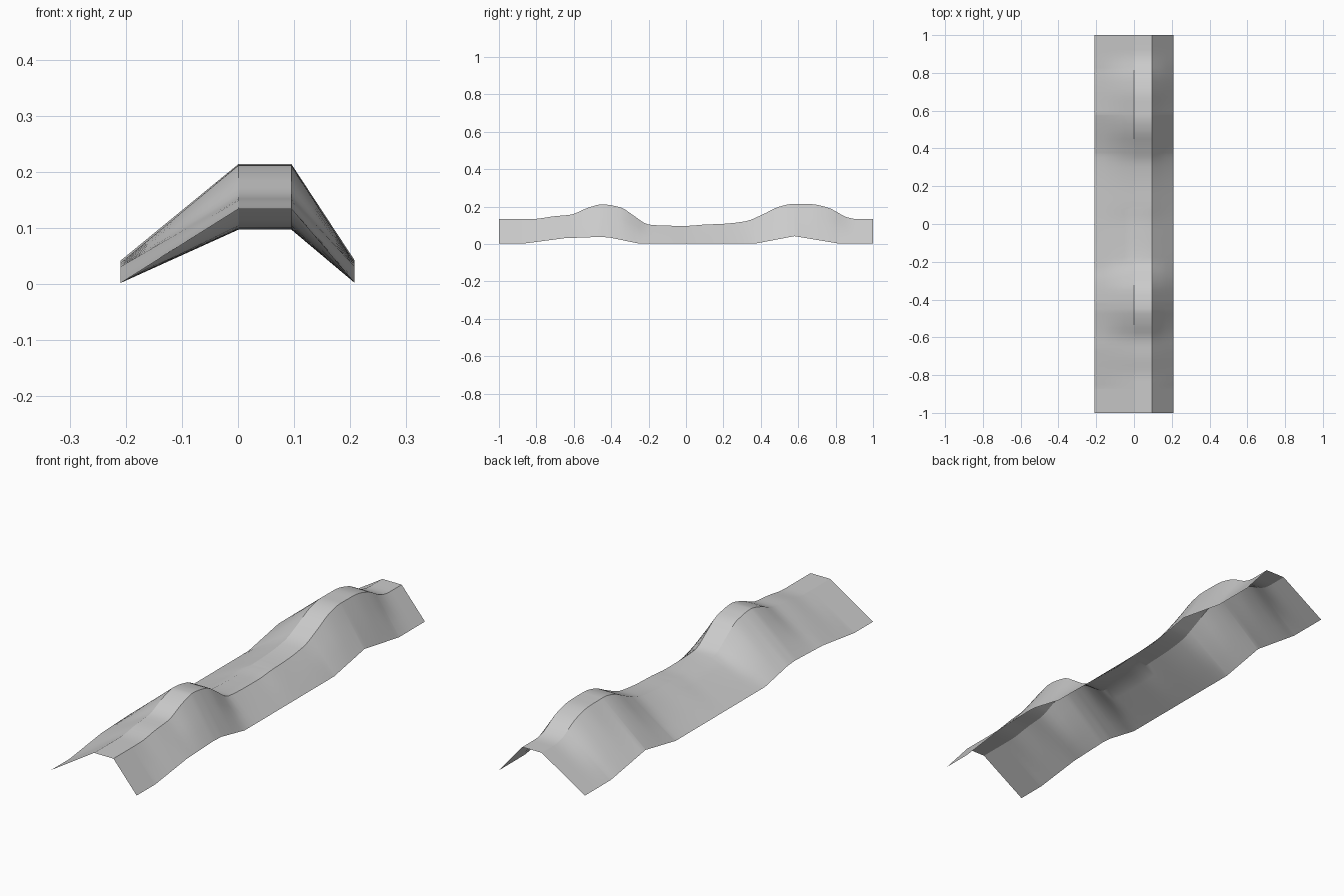
import bpy, bmesh

if "Cube" in bpy.data.objects:
    bpy.data.objects.remove(bpy.data.objects["Cube"])

# Side profiles as (y, z): smooth ridge height and faceted lower edge
RIDGE = [(-1, .134), (-.82, .134), (-.7, .149), (-.62, .156), (-.52, .195),
         (-.45, .212), (-.35, .196), (-.28, .152), (-.2, .104), (-.1, .098),
         (0, .097), (.1, .104), (.2, .108), (.32, .122), (.41, .158),
         (.5, .2), (.57, .214), (.67, .213), (.76, .194), (.87, .14),
         (.91, .134), (1, .134)]
EDGE = [(-1, .002), (-.87, .002), (-.65, .031), (-.46, .038), (-.41, .035),
        (-.25, .002), (.37, .002), (.58, .042), (.82, .002), (1, .002)]


def sample(pts, y, smooth):
    """Height at y: straight segments, or monotone cubic when smooth."""
    i = max(k for k in range(len(pts) - 1) if pts[k][0] <= y + 1e-9)
    (y0, z0), (y1, z1) = pts[i], pts[i + 1]
    h = y1 - y0
    t = (y - y0) / h
    if not smooth:
        return z0 + (z1 - z0) * t

    def slope(k):
        if k == 0 or k == len(pts) - 1:
            return 0
        a = (pts[k][1] - pts[k-1][1]) / (pts[k][0] - pts[k-1][0])
        b = (pts[k+1][1] - pts[k][1]) / (pts[k+1][0] - pts[k][0])
        return 2 * a * b / (a + b) if a * b > 0 else 0

    return ((2*t**3 - 3*t**2 + 1) * z0 + (t**3 - 2*t**2 + t) * h * slope(i)
            + (3*t**2 - 2*t**3) * z1 + (t**3 - t**2) * h * slope(i + 1))


# Open four-point cross-section swept along y
rows = sorted({round(-1 + .025 * k, 3) for k in range(81)} | {p[0] for p in EDGE})
bm = bmesh.new()
previous = None
for y in rows:
    top, low = sample(RIDGE, y, True), sample(EDGE, y, False)
    section = []
    corners = [(-.209, low), (.001, top), (.095, top), (.208, low)]
    for (xa, za), (xb, zb), n in zip(corners, corners[1:], (4, 1, 3)):
        section += [bm.verts.new((xa + (xb-xa)*k/n, y, za + (zb-za)*k/n)) for k in range(n)]
    section.append(bm.verts.new((corners[-1][0], y, low)))
    if previous:
        for k in range(len(section) - 1):
            bm.faces.new((previous[k], previous[k+1], section[k+1], section[k]))
    previous = section

mesh = bpy.data.meshes.new("earth_bank")
bm.to_mesh(mesh)
bm.free()
bank = bpy.data.objects.new("earth_bank", mesh)
bpy.context.collection.objects.link(bank)
bpy.context.view_layer.objects.active = bank
bank.select_set(True)
bpy.ops.object.shade_smooth_by_angle(angle=.44)
